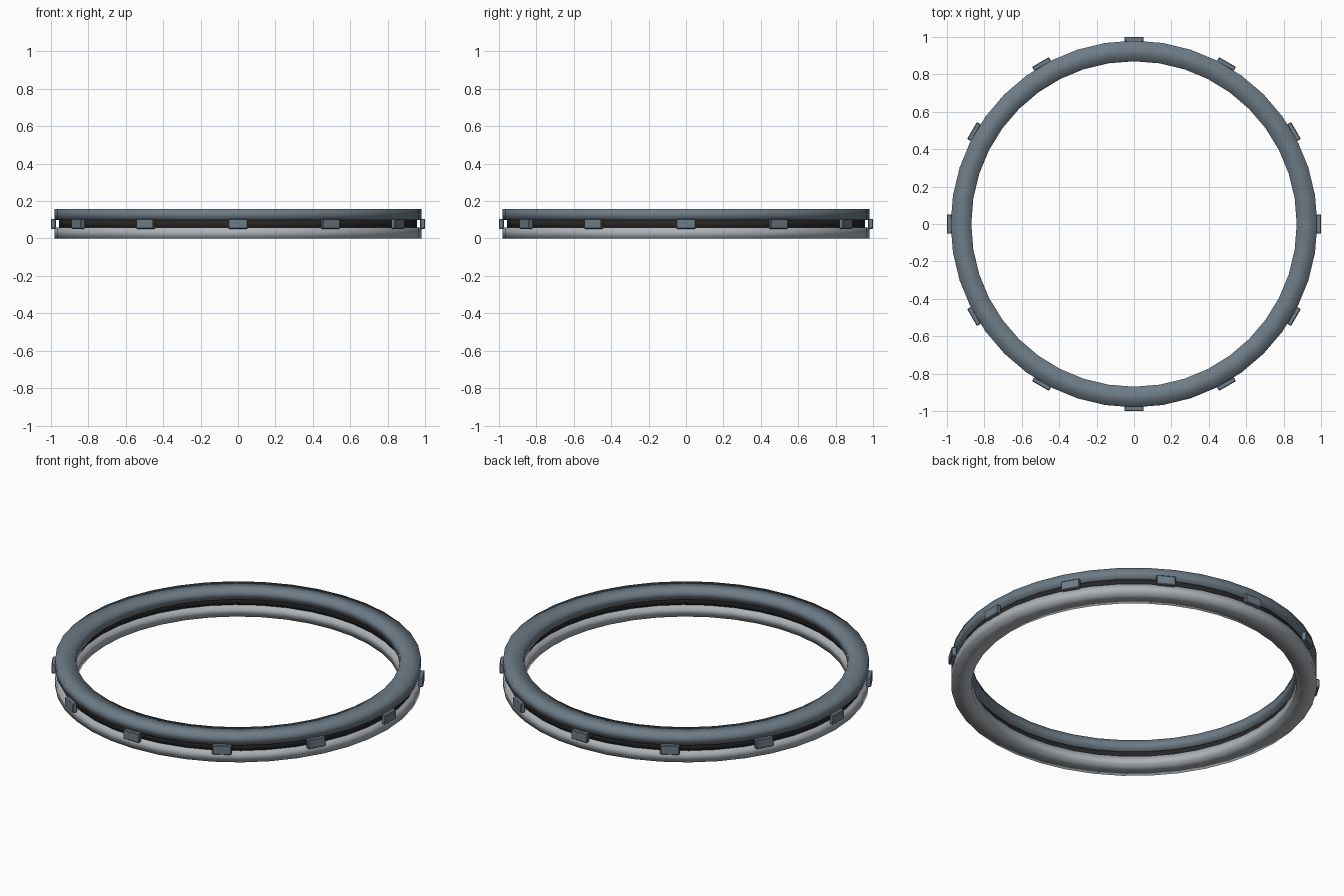
import bpy, bmesh, math
from mathutils import Matrix

cube = bpy.data.objects.get("Cube")
if cube:
    bpy.data.objects.remove(cube, do_unlink=True)


def material(name, rgb):
    m = bpy.data.materials.new(name)
    m.use_nodes = True
    m.diffuse_color = (*rgb, 1)
    m.node_tree.nodes["Principled BSDF"].inputs["Base Color"].default_value = (*rgb, 1)
    return m


blue_grey = material("blue grey", (0.155, 0.20, 0.24))
silver = material("silver grey", (0.42, 0.45, 0.48))
black = material("near black", (0.02, 0.02, 0.022))


def add_object(name, bm, mat):
    bmesh.ops.recalc_face_normals(bm, faces=bm.faces)
    mesh = bpy.data.meshes.new(name)
    bm.to_mesh(mesh)
    bm.free()
    mesh.materials.append(mat)
    obj = bpy.data.objects.new(name, mesh)
    bpy.context.collection.objects.link(obj)
    return obj


def ring(name, r_in, r_out, z0, z1, mat, segments=40):
    """Rectangular section swept around z, softly shaded."""
    bm = bmesh.new()
    loops = []
    for r, z in ((r_in, z0), (r_out, z0), (r_out, z1), (r_in, z1)):
        angles = [math.tau * i / segments for i in range(segments)]
        loops.append([bm.verts.new((r * math.cos(a), r * math.sin(a), z)) for a in angles])
    for k in range(4):
        a, b = loops[k], loops[(k + 1) % 4]
        for i in range(segments):
            j = (i + 1) % segments
            bm.faces.new((a[i], a[j], b[j], b[i]))
    for f in bm.faces:
        f.smooth = True
    return add_object(name, bm, mat)


# Two rails with a dark core between them
ring("lower_rail", 0.87, 0.98, 0.0, 0.058, silver)
ring("upper_rail", 0.87, 0.98, 0.1, 0.157, blue_grey)
ring("core_band", 0.895, 0.957, 0.05, 0.108, black)

# Twelve blocks around the rim
for i in range(12):
    bm = bmesh.new()
    bmesh.ops.create_cube(bm, size=1)
    bmesh.ops.scale(bm, vec=(0.026, 0.104, 0.054), verts=bm.verts)
    bmesh.ops.bevel(bm, geom=bm.edges[:], offset=0.004, segments=1, affect='EDGES')
    bmesh.ops.translate(bm, vec=(0.987, 0, 0.0785), verts=bm.verts)
    bmesh.ops.transform(bm, matrix=Matrix.Rotation(math.tau * i / 12, 4, 'Z'), verts=bm.verts)
    add_object(f"rim_block_{i + 1}", bm, blue_grey)
